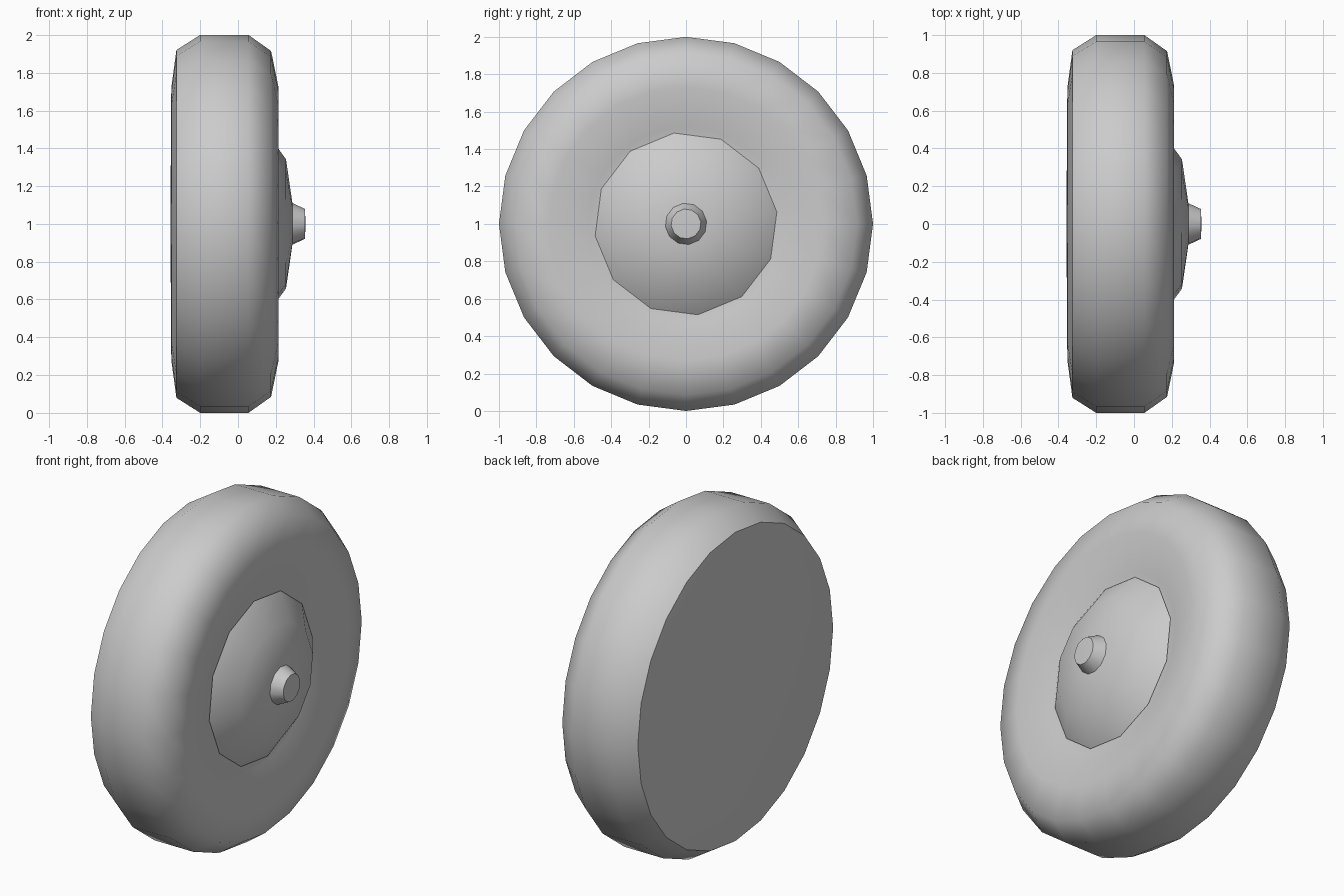
import bpy, bmesh
from math import cos, sin, tau, radians

cube = bpy.data.objects.get("Cube")
if cube:
    bpy.data.objects.remove(cube)

grey = bpy.data.materials.new("light_grey")
grey.use_nodes = True
colour = (0.6, 0.6, 0.6, 1)
grey.diffuse_color = colour
grey.node_tree.nodes["Principled BSDF"].inputs["Base Color"].default_value = colour


def lathe(name, profile, sides, turn=0.0, sharp=60):
    """Revolve (x, radius) points about the axle; zero radius closes the end."""
    bm = bmesh.new()
    rings = []
    for x, r in profile:
        if r == 0:
            rings.append([bm.verts.new((x, 0, 1))] * sides)
            continue
        angles = [turn + tau * i / sides for i in range(sides)]
        rings.append([bm.verts.new((x, r * cos(a), 1 + r * sin(a))) for a in angles])
    for a, b in zip(rings, rings[1:]):
        for i in range(sides):
            j = (i + 1) % sides
            bm.faces.new(dict.fromkeys((a[i], a[j], b[j], b[i])))
    bmesh.ops.recalc_face_normals(bm, faces=bm.faces)
    # The outermost face must point away from the axle
    bm.normal_update()
    outer = max(bm.faces, key=lambda f: f.calc_center_median().z)
    if outer.normal.z < 0:
        bmesh.ops.reverse_faces(bm, faces=bm.faces)
    mesh = bpy.data.meshes.new(name)
    bm.to_mesh(mesh)
    bm.free()
    mesh.materials.append(grey)
    obj = bpy.data.objects.new(name, mesh)
    bpy.context.collection.objects.link(obj)
    bpy.ops.object.select_all(action='DESELECT')
    obj.select_set(True)
    bpy.context.view_layer.objects.active = obj
    bpy.ops.object.shade_smooth_by_angle(angle=radians(sharp))


# Rounded tyre, dished in to a flat web behind the hub
lathe("tyre", [(-0.326, 0.92), (-0.2, 1), (0.055, 1), (0.175, 0.915),
               (0.213, 0.73), (0.146, 0.52), (0.14, 0.42)], 24)
# Slightly domed cover closing the inner side
lathe("back_cover", [(-0.326, 0.92), (-0.353, 0.72), (-0.358, 0)], 24)
# Twelve-sided domed hub
lathe("hub", [(0.15, 0.49), (0.254, 0.345), (0.288, 0.11), (0.288, 0)],
      12, radians(7.5), 45)
# Tapered axle end
lathe("axle_nub", [(0.286, 0.112), (0.354, 0.08), (0.358, 0)], 12, radians(7.5), 45)
